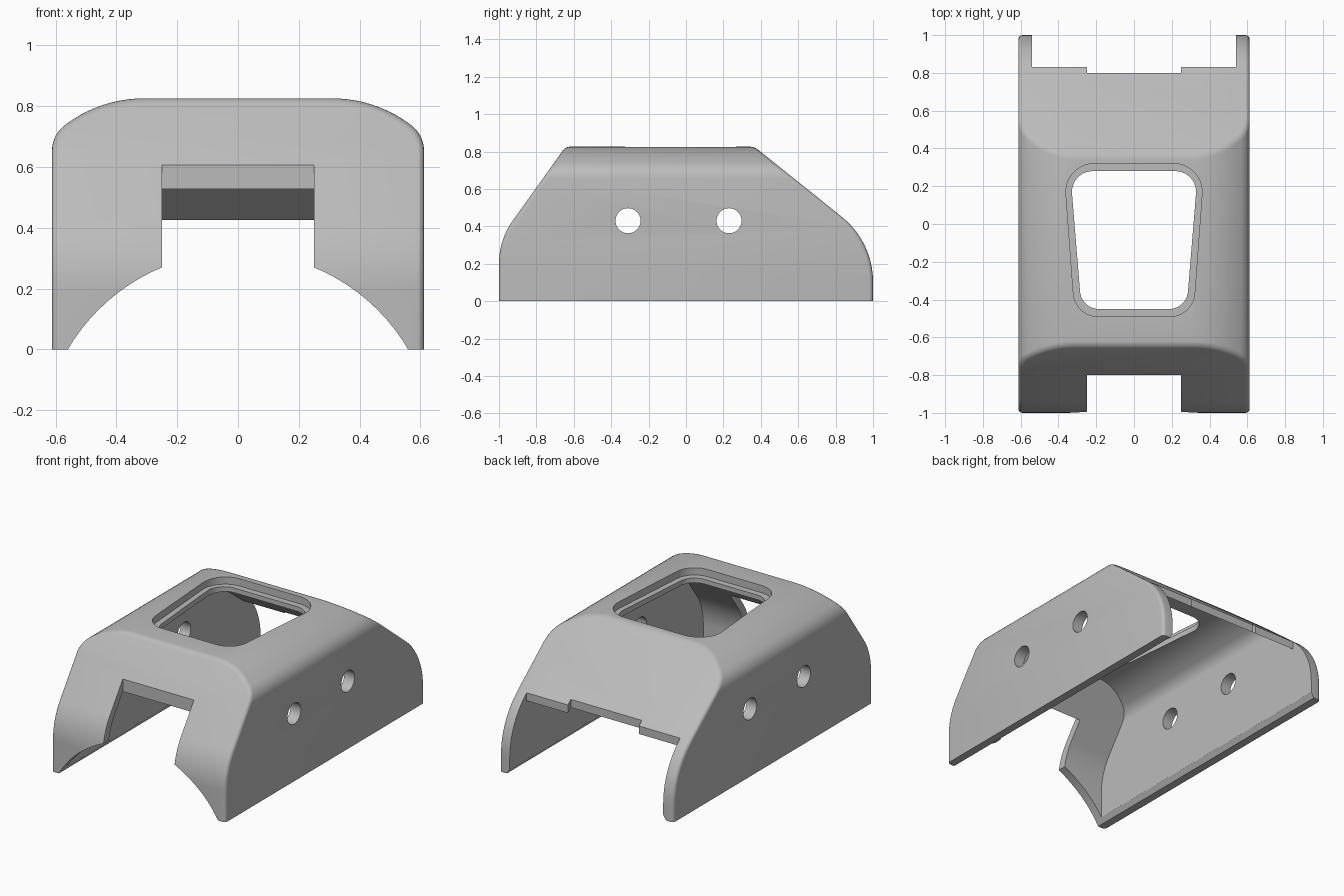
import bpy
import bmesh
import math
from mathutils import Vector

if "Cube" in bpy.data.objects:
    bpy.data.objects.remove(bpy.data.objects["Cube"])


def rounded(corners, steps=10):
    """Closed outline from (u, v, radius) corners, with each corner filleted."""
    out = []
    count = len(corners)
    for i, (u, v, r) in enumerate(corners):
        p = Vector((u, v))
        if r == 0:
            out.append(p)
            continue
        a = (Vector(corners[i - 1][:2]) - p).normalized()
        b = (Vector(corners[(i + 1) % count][:2]) - p).normalized()
        half = a.angle(b) / 2
        centre = p + (a + b).normalized() * (r / math.sin(half))
        start = p + a * (r / math.tan(half)) - centre
        end = p + b * (r / math.tan(half)) - centre
        sweep = math.pi - 2 * half
        for k in range(steps + 1):
            t = k / steps
            d = start * math.sin((1 - t) * sweep) + end * math.sin(t * sweep)
            out.append(centre + d / math.sin(sweep))
    return out


def mirrored(half):
    """Corners on the +u side, completed by their mirror image."""
    return half + [(-u, v, r) for u, v, r in reversed(half)]


def prism(name, outline, axis, low, high):
    """Closed solid made by extruding an outline along x, y or z."""
    place = {"x": lambda p, w: (w, p.x, p.y),
             "y": lambda p, w: (p.x, w, p.y),
             "z": lambda p, w: (p.x, p.y, w)}[axis]
    bm = bmesh.new()
    near = [bm.verts.new(place(p, low)) for p in outline]
    far = [bm.verts.new(place(p, high)) for p in outline]
    bm.faces.new(near)
    bm.faces.new(far)
    for i in range(len(outline)):
        bm.faces.new((near[i - 1], near[i], far[i], far[i - 1]))
    bmesh.ops.recalc_face_normals(bm, faces=bm.faces[:])
    mesh = bpy.data.meshes.new(name)
    bm.to_mesh(mesh)
    bm.free()
    obj = bpy.data.objects.new(name, mesh)
    bpy.context.collection.objects.link(obj)
    return obj


def block(name, x, y, z):
    corners = [(x[0], z[0], 0), (x[1], z[0], 0), (x[1], z[1], 0), (x[0], z[1], 0)]
    return prism(name, rounded(corners), "y", *y)


def circle(u, v, r, n):
    return [Vector((u + r * math.cos(math.tau * i / n), v + r * math.sin(math.tau * i / n)))
            for i in range(n)]


def apply(obj, mod):
    bpy.context.view_layer.objects.active = obj
    bpy.ops.object.modifier_apply(modifier=mod.name)


def combine(obj, tool, operation):
    mod = obj.modifiers.new("boolean", "BOOLEAN")
    mod.operation = operation
    mod.solver = "EXACT"
    mod.object = tool
    apply(obj, mod)
    bpy.data.objects.remove(tool)


# Outer form: rounded cross-section trimmed by the side silhouette
section = mirrored([(0.612, -0.2, 0), (0.612, 0.707, 0.105), (0.45, 0.826, 0.43)])
side = [(-1, -0.3, 0), (-1, 0.327, 0.39), (-0.519, 1, 0),
        (0.148, 1, 0), (1, 0.317, 0.443), (1, -0.3, 0)]
shell = prism("shell_cover", rounded(section), "y", -1.2, 1.2)
combine(shell, prism("side_trim", rounded(side), "x", -1, 1), "INTERSECT")
soften = shell.modifiers.new("soft_edges", "BEVEL")
soften.width = 0.022
soften.segments = 4
soften.limit_method = "ANGLE"
soften.angle_limit = math.radians(30)
apply(shell, soften)

# Cavity: same construction, one wall thickness smaller
inner_section = mirrored([(0.54, -0.4, 0), (0.54, 0.64, 0.1), (0.39, 0.75, 0.4)])
inner_side = [(-0.945, -0.5, 0), (-0.945, 0.325, 0.36), (-0.461, 1, 0),
              (0.039, 1, 0), (1.2, 0.123, 0), (1.2, -0.5, 0)]
cavity = prism("cavity", rounded(inner_section), "y", -1.1, 1.1)
combine(cavity, prism("cavity_trim", rounded(inner_side), "x", -1, 1), "INTERSECT")
combine(shell, cavity, "DIFFERENCE")

# Roof window with a recessed ledge
window = mirrored([(0.278, -0.45, 0.1), (0.338, 0.28, 0.11)])
recess = mirrored([(0.312, -0.49, 0.13), (0.372, 0.32, 0.15)])

# Openings: floor, lower arch, front notch, stepped back edge, window, side holes
cutters = [
    block("floor_cut", (-1, 1), (-2, 2), (-1, 0)),
    prism("arch_cut", circle(0, -0.33, 0.65, 96), "y", -1.3, 1.3),
    block("notch_cut", (-0.25, 0.25), (-1.3, -0.8), (-0.5, 0.7)),
    block("back_cut", (-0.54, 0.54), (0.83, 1.4), (-0.5, 0.9)),
    block("back_step_cut", (-0.25, 0.25), (0.8, 1.4), (-0.6, 0.95)),
    prism("window_cut", rounded(window), "z", 0.6, 1),
    prism("recess_cut", rounded(recess), "z", 0.78, 1.1),
]
for y in (-0.31, 0.23):
    cutters.append(prism("side_hole_cut", circle(y, 0.43, 0.067, 40), "x", -1, 1))
for cutter in cutters:
    combine(shell, cutter, "DIFFERENCE")

# Single grey finish
grey = bpy.data.materials.new("plain_grey")
grey.use_nodes = True
colour = (0.5, 0.5, 0.5, 1)
grey.diffuse_color = colour
grey.node_tree.nodes["Principled BSDF"].inputs["Base Color"].default_value = colour
shell.data.materials.clear()
shell.data.materials.append(grey)
for poly in shell.data.polygons:
    poly.material_index = 0

bpy.ops.object.select_all(action="DESELECT")
shell.select_set(True)
bpy.context.view_layer.objects.active = shell
bpy.ops.object.shade_smooth_by_angle(angle=math.radians(28))
